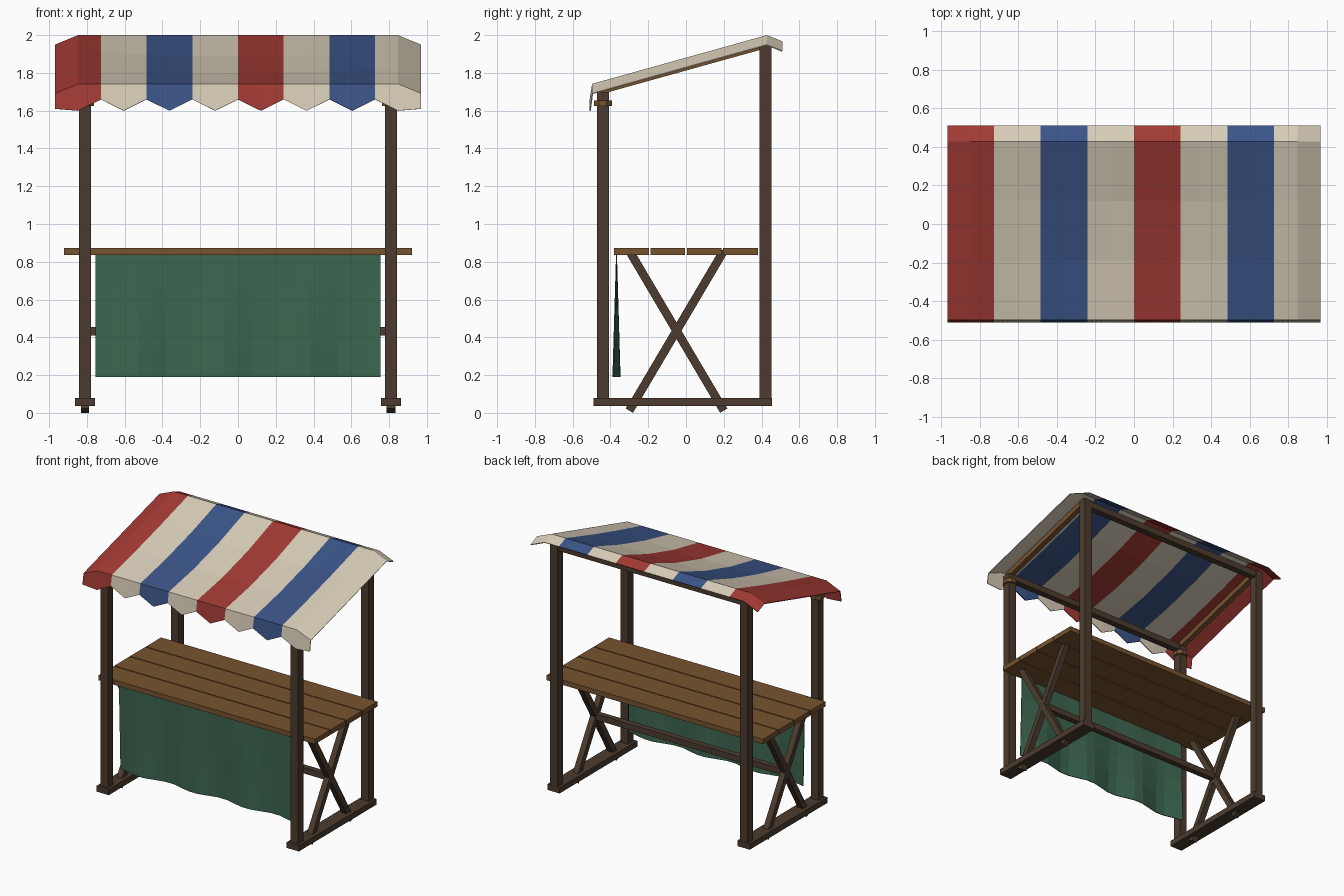
import bpy, bmesh, math
from mathutils import Matrix, Vector

if "Cube" in bpy.data.objects:
    bpy.data.objects.remove(bpy.data.objects["Cube"])


def material(name, hex_code):
    def lin(c):
        c /= 255
        return c / 12.92 if c <= 0.04045 else ((c + 0.055) / 1.055) ** 2.4
    m = bpy.data.materials.new(name)
    m.diffuse_color = [lin(int(hex_code[i:i + 2], 16)) for i in (0, 2, 4)] + [1]
    m.use_nodes = True
    m.node_tree.nodes["Principled BSDF"].inputs["Base Color"].default_value = m.diffuse_color
    return m


DARK = material("dark wood", "4C3B2E")
PLANK = material("plank wood", "77532F")
GREEN = material("green cloth", "3C6650")
RED = material("red cloth", "A23A34")
BLUE = material("blue cloth", "3B5588")
CREAM = material("cream cloth", "D8CDB8")


def finish(name, bm, mats):
    me = bpy.data.meshes.new(name)
    bm.to_mesh(me)
    bm.free()
    ob = bpy.data.objects.new(name, me)
    bpy.context.collection.objects.link(ob)
    for m in mats:
        me.materials.append(m)
    return ob


def box(name, x, y, z, mat):
    """Box from (min, max) ranges on each axis."""
    bm = bmesh.new()
    bmesh.ops.create_cube(bm, size=1)
    for v in bm.verts:
        v.co = Vector([(r[0] + r[1]) / 2 + c * (r[1] - r[0])
                       for r, c in zip((x, y, z), v.co)])
    return finish(name, bm, [mat])


def side_bar(name, x, a, b, width, depth, mat):
    """Bar in the yz plane between points a and b (y, z)."""
    dy, dz = b[0] - a[0], b[1] - a[1]
    bm = bmesh.new()
    bmesh.ops.create_cube(bm, size=1)
    bmesh.ops.scale(bm, vec=(width, math.hypot(dy, dz), depth), verts=bm.verts)
    bmesh.ops.transform(bm, verts=bm.verts, matrix=Matrix.Translation(
        (x, (a[0] + b[0]) / 2, (a[1] + b[1]) / 2)) @ Matrix.Rotation(math.atan2(dz, dy), 4, 'X'))
    return finish(name, bm, [mat])


def sheet(name, rows, mats, index=lambda c: 0, thickness=0.006, offset=-1):
    """Cloth from a grid of points, given thickness."""
    bm = bmesh.new()
    vs = [[bm.verts.new(p) for p in row] for row in rows]
    for r0, r1 in zip(vs, vs[1:]):
        for c in range(len(r0) - 1):
            f = bm.faces.new((r0[c], r0[c + 1], r1[c + 1], r1[c]))
            f.material_index = index(c)
    ob = finish(name, bm, mats)
    s = ob.modifiers.new("thickness", 'SOLIDIFY')
    s.thickness, s.offset = thickness, offset
    return ob


# Side frames: feet, posts, crossed braces, roof rails, collars
for side, s in (("left", -1), ("right", 1)):
    cx = 0.81 * s
    px = (cx - 0.032, cx + 0.032)
    box(side + "_foot", (cx - 0.052, cx + 0.052), (-0.49, 0.455), (0.036, 0.08), DARK)
    box(side + "_front_post", px, (-0.472, -0.408), (0.06, 1.70), DARK)
    box(side + "_back_post", px, (0.388, 0.452), (0.06, 1.95), DARK)
    for n, d in (("a", 1), ("b", -1)):
        side_bar(side + "_brace_" + n, cx, (-0.05 - 0.25 * d, 0.012), (-0.05 + 0.25 * d, 0.858),
                 0.045, 0.045, DARK)
    side_bar(side + "_roof_rail", cx, (-0.45, 1.708), (0.42, 1.95), 0.04, 0.04, PLANK)
    bm = bmesh.new()
    bmesh.ops.create_cone(bm, cap_ends=True, segments=8, radius1=0.052, radius2=0.052, depth=0.03,
                          matrix=Matrix.Translation((cx, -0.44, 1.64))
                          @ Matrix.Rotation(math.pi / 8, 4, 'Z'))
    finish(side + "_post_collar", bm, [PLANK])

# Long beams
box("stretcher", (-0.80, 0.80), (-0.0725, -0.0275), (0.41, 0.455), DARK)
box("front_beam", (-0.81, 0.81), (-0.465, -0.415), (1.662, 1.71), DARK)
box("back_beam", (-0.81, 0.81), (0.395, 0.445), (1.895, 1.945), DARK)

# Counter planks
for i in range(4):
    y = -0.381 + i * 0.1925
    box("counter_plank_%d" % (i + 1), (-0.922, 0.922), (y, y + 0.184), (0.836, 0.874), PLANK)

# Hanging cloth, waves growing towards the hem
cloth = []
for j in range(5):
    t = j / 4
    cloth.append([(-0.755 + 1.51 * i / 20,
                   -0.368 + 0.021 * t * math.sin(14 * (-0.755 + 1.51 * i / 20)),
                   0.19 + 0.646 * (1 - t)) for i in range(21)])
sheet("front_cloth", cloth[::-1], [GREEN], thickness=0.005, offset=0)

# Striped canopy: back flap, sagging roof, pointed valance
xs = [-0.968 + 0.121 * i for i in range(17)]


def drop(i):
    return 0.05 if i in (0, 16) else 0


rows = [[(x, -0.51, (1.60 if i % 2 else 1.66) - drop(i)) for i, x in enumerate(xs)]]
for k in range(4):
    v = k / 3
    rows.append([(x, -0.497 + 0.925 * v,
                  1.742 + 0.258 * v - drop(i)
                  - 0.032 * math.sin(math.pi * v) * max(0, math.cos(math.pi * x / 1.694)))
                 for i, x in enumerate(xs)])
rows.append([(x, 0.51, 1.967 - drop(i)) for i, x in enumerate(xs)])
stripe = (0, 1, 2, 1)
sheet("striped_canopy", rows, [RED, CREAM, BLUE], lambda c: stripe[(c // 2) % 4])
